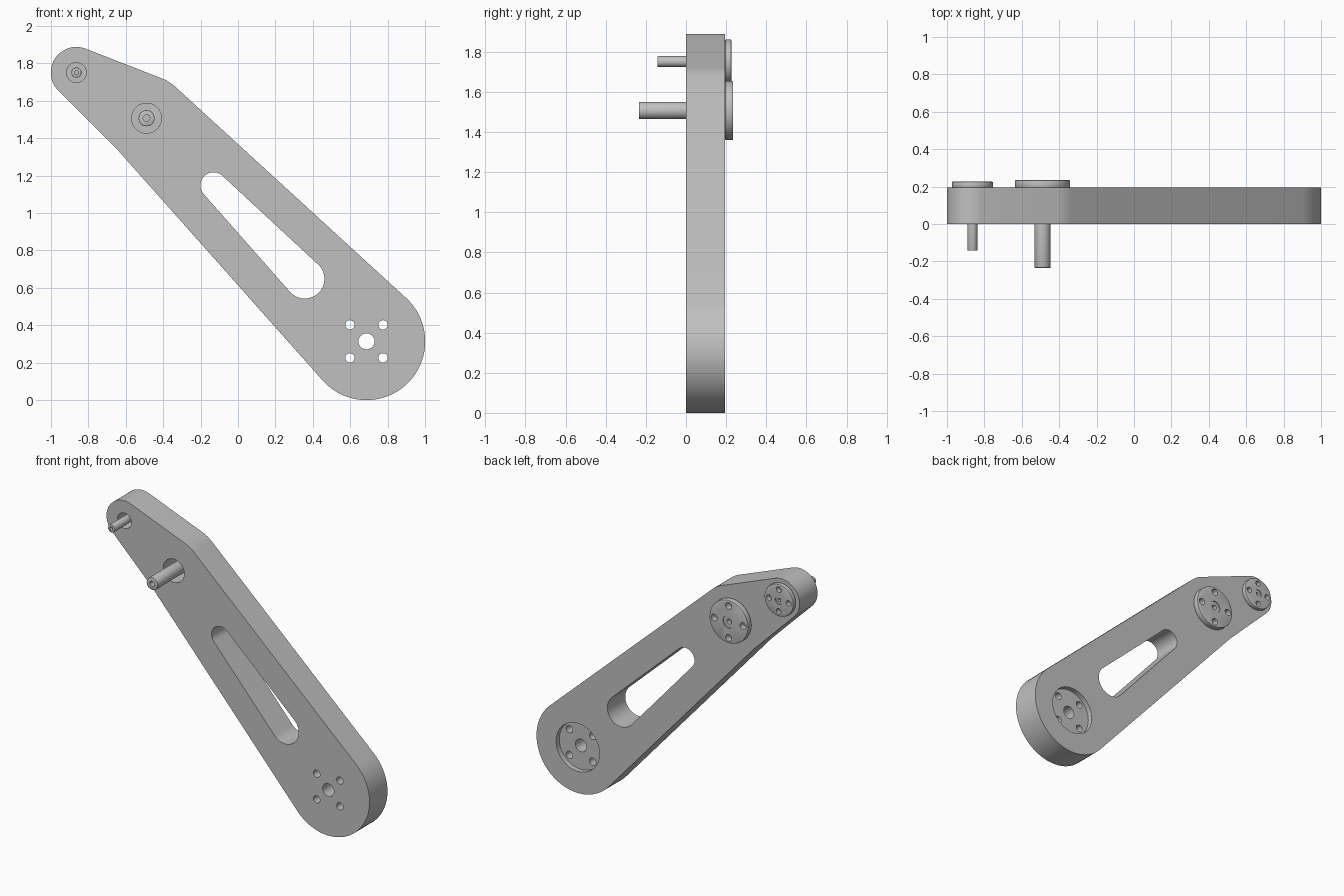
import bpy, bmesh, math
from mathutils import Vector

cube = bpy.data.objects.get("Cube")
if cube:
    bpy.data.objects.remove(cube, do_unlink=True)

grey = bpy.data.materials.new("plain_grey")
grey.use_nodes = True
grey.diffuse_color = (0.53, 0.53, 0.53, 1)
grey.node_tree.nodes["Principled BSDF"].inputs["Base Color"].default_value = grey.diffuse_color


def belt(chain):
    """Closed outline running counterclockwise round a chain of (centre, radius) circles."""
    def normal(a, b):
        d = b[0] - a[0]
        return math.atan2(d.y, d.x) - math.acos((a[1] - b[1]) / d.length)
    points = []
    for i, (centre, radius) in enumerate(chain):
        here = chain[i]
        start = normal(chain[i - 1], here)
        sweep = (normal(here, chain[(i + 1) % len(chain)]) - start) % math.tau
        if sweep > 1.7 * math.pi:          # inward corner: tangents simply meet
            sweep -= math.tau
            reach = radius / math.cos(sweep / 2)
            angles = [start + sweep / 2]
        else:
            reach = radius
            steps = max(4, round(sweep * 12))
            angles = [start + sweep * k / steps for k in range(steps + 1)]
        points += [centre + reach * Vector((math.cos(a), math.sin(a))) for a in angles]
    return points


def disc(centre, radius, sides=48):
    return [centre + radius * Vector((math.cos(math.tau * k / sides), math.sin(math.tau * k / sides)))
            for k in range(sides)]


def prism(name, outline, front, back, chamfer=0):
    """Extrude an outline in x and z along y."""
    bm = bmesh.new()
    face = bm.faces.new([bm.verts.new((p.x, front, p.y)) for p in outline])
    grown = bmesh.ops.extrude_face_region(bm, geom=[face])["geom"]
    for v in grown:
        if isinstance(v, bmesh.types.BMVert):
            v.co.y = back
    bmesh.ops.recalc_face_normals(bm, faces=bm.faces)
    if chamfer:
        rims = [e for e in bm.edges if abs(e.verts[0].co.y - e.verts[1].co.y) < 1e-5]
        bmesh.ops.bevel(bm, geom=rims, offset=chamfer, segments=2, profile=0.5, affect='EDGES')
    mesh = bpy.data.meshes.new(name)
    bm.to_mesh(mesh)
    bm.free()
    mesh.materials.append(grey)
    obj = bpy.data.objects.new(name, mesh)
    bpy.context.collection.objects.link(obj)
    return obj


def cut(obj, cuts):
    """Subtract prisms given as (outline, front, back), then shade the part."""
    cutters = [prism("cutter", *c) for c in cuts]
    for cutter in cutters:
        cutter.hide_render = True
        mod = obj.modifiers.new("cut", 'BOOLEAN')
        mod.operation, mod.solver, mod.object = 'DIFFERENCE', 'EXACT', cutter
    bpy.context.view_layer.update()
    graph = bpy.context.evaluated_depsgraph_get()
    mesh = bpy.data.meshes.new_from_object(obj.evaluated_get(graph))
    obj.modifiers.clear()
    obj.data = mesh
    mesh.name = obj.name
    for cutter in cutters:
        bpy.data.objects.remove(cutter, do_unlink=True)
    bpy.ops.object.select_all(action='DESELECT')
    obj.select_set(True)
    bpy.context.view_layer.objects.active = obj
    bpy.ops.object.shade_smooth_by_angle(angle=math.radians(30))


def ring(centre, reach, turn):
    """Four bolt positions round a centre."""
    return [centre + reach * Vector((math.cos(turn + k * math.pi / 2), math.sin(turn + k * math.pi / 2)))
            for k in range(4)]


THICK = 0.195
base, middle, tip = Vector((0.687, 0.314)), Vector((-0.489, 1.507)), Vector((-0.864, 1.751))
big, mid, small = (base, 0.314), (middle, 0.228), (tip, 0.137)

# Arm with tapered slot, bolt pattern, rear socket and pin clearance holes
slot = belt([(Vector((0.357, 0.648)), 0.105), (Vector((-0.131, 1.148)), 0.07)])
through = [slot, disc(base, 0.043), disc(middle, 0.08), disc(tip, 0.053)]
through += [disc(p, 0.025, 24) for p in ring(base, 0.125, math.pi / 4)]
arm = prism("arm", belt([big, mid, small, mid]), 0, THICK)
cut(arm, [(o, -0.1, 0.3) for o in through] + [(disc(base, 0.165, 64), THICK - 0.035, 0.3)])

# Bolted hubs on the back, each carrying a pin that passes out of the front
#        name     centre  hub    back   bolts  hole   pin    front   bore
parts = [("middle", middle, 0.147, 0.235, 0.11, 0.023, 0.043, -0.235, 0.018),
         ("tip", tip, 0.11, 0.226, 0.075, 0.019, 0.027, -0.143, 0.011)]
for name, centre, radius, back, reach, hole, pin_radius, front, bore in parts:
    hub = prism(name + "_hub", disc(centre, radius, 64), THICK, back, 0.005)
    holes = [(disc(p, hole, 24), 0.1, 0.3) for p in ring(centre, reach, 0)]
    holes += [(disc(centre, pin_radius), back - 0.006, 0.3),
              (disc(centre, bore, 24), THICK + 0.005, 0.3)]
    cut(hub, holes)
    pin = prism(name + "_pin", disc(centre, pin_radius), front, THICK, 0.004)
    cut(pin, [(disc(centre, bore, 24), front - 0.1, front + 0.04)])
